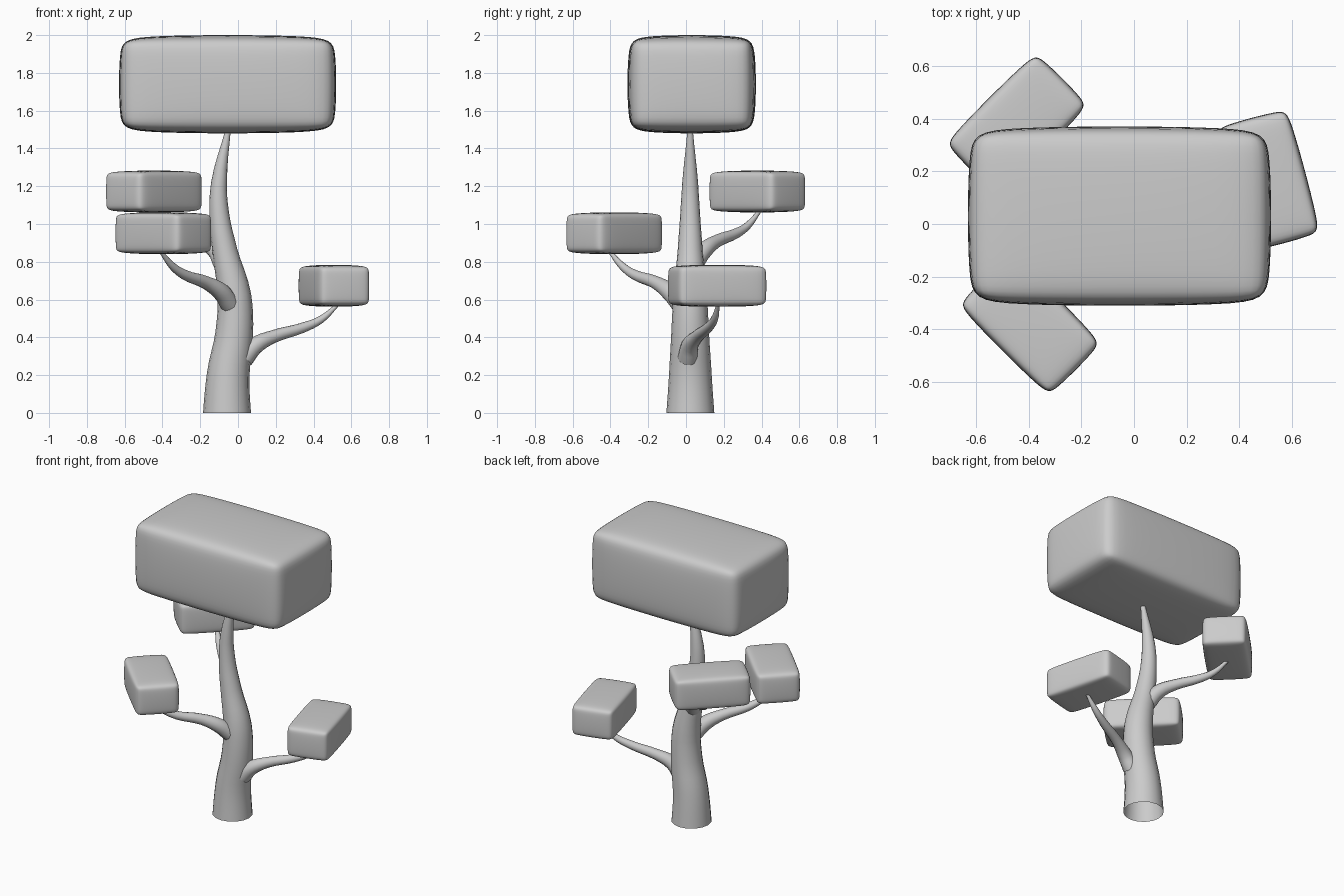
import bpy, bmesh
from math import radians
from mathutils import Vector

if "Cube" in bpy.data.objects:
    bpy.data.objects.remove(bpy.data.objects["Cube"])


def limb(name, points, sides_res, steps, upright=False):
    """Tapered tube through (x, y, z, radius) points, converted to a mesh."""
    cu = bpy.data.curves.new(name, 'CURVE')
    cu.dimensions = '3D'
    cu.bevel_depth = 1.0
    cu.bevel_resolution = sides_res
    cu.resolution_u = steps
    sp = cu.splines.new('BEZIER')
    sp.bezier_points.add(len(points) - 1)
    for bp, (x, y, z, r) in zip(sp.bezier_points, points):
        bp.co = (x, y, z)
        bp.radius = r
        bp.handle_left_type = bp.handle_right_type = 'AUTO'
    if upright:  # keep the base ring level with the ground
        bp = sp.bezier_points[0]
        bp.handle_left_type = bp.handle_right_type = 'FREE'
        bp.handle_left = bp.co - Vector((0, 0, 0.06))
        bp.handle_right = bp.co + Vector((0, 0, 0.06))
    ob = bpy.data.objects.new(name, cu)
    bpy.context.collection.objects.link(ob)
    select(ob)
    bpy.ops.object.convert(target='MESH')
    bpy.ops.object.shade_smooth_by_angle(angle=radians(50))
    return bpy.context.object


def select(ob):
    bpy.ops.object.select_all(action='DESELECT')
    ob.select_set(True)
    bpy.context.view_layer.objects.active = ob


def foliage(name, center, scale, angle):
    """Soft, slightly bulging block: bevelled box, subdivided, fitted to size."""
    size = Vector((1.15, 0.68, 0.52))
    me = bpy.data.meshes.new(name)
    bm = bmesh.new()
    bmesh.ops.create_cube(bm, size=1)
    bmesh.ops.scale(bm, vec=size, verts=bm.verts)
    bmesh.ops.bevel(bm, geom=bm.edges[:], offset=0.05, segments=1,
                    affect='EDGES', profile=0.5)
    bm.to_mesh(me)
    bm.free()
    ob = bpy.data.objects.new(name, me)
    bpy.context.collection.objects.link(ob)
    select(ob)
    ob.modifiers.new('soft', 'SUBSURF').levels = 3
    bpy.ops.object.modifier_apply(modifier='soft')
    half = [max(v.co[i] for v in ob.data.vertices) for i in range(3)]
    for v in ob.data.vertices:
        v.co = [v.co[i] * size[i] / (2 * half[i]) * scale for i in range(3)]
    ob.location = center
    ob.rotation_euler.z = radians(angle)
    bpy.ops.object.shade_smooth()


# Trunk, open at the bottom
limb("trunk", [(-0.058, 0.023, 0, 0.127), (-0.052, 0.023, 0.2, 0.113),
               (-0.02, 0.022, 0.42, 0.10), (-0.02, 0.022, 0.62, 0.09),
               (-0.07, 0.022, 0.86, 0.066), (-0.10, 0.022, 1.06, 0.052),
               (-0.10, 0.022, 1.22, 0.042), (-0.052, 0.022, 1.50, 0.014)],
     6, 4, upright=True)

# Branches
limb("branch_right", [(0.03, 0.01, 0.29, 0.055), (0.09, 0.02, 0.355, 0.046),
                      (0.19, 0.06, 0.405, 0.034), (0.34, 0.115, 0.45, 0.027),
                      (0.44, 0.15, 0.495, 0.02), (0.53, 0.17, 0.575, 0.009)], 4, 4)
limb("branch_front_left", [(-0.045, -0.03, 0.58, 0.052), (-0.09, -0.085, 0.64, 0.047),
                           (-0.17, -0.16, 0.69, 0.035), (-0.28, -0.27, 0.73, 0.027),
                           (-0.345, -0.335, 0.775, 0.02), (-0.41, -0.405, 0.855, 0.009)], 4, 4)
limb("branch_back_left", [(-0.08, 0.04, 0.79, 0.052), (-0.12, 0.095, 0.86, 0.045),
                          (-0.20, 0.165, 0.91, 0.034), (-0.31, 0.265, 0.95, 0.027),
                          (-0.375, 0.325, 0.99, 0.02), (-0.44, 0.395, 1.075, 0.009)], 4, 4)

# Foliage blocks
foliage("crown_foliage", (-0.055, 0.03, 1.74), 1.0, 0)
foliage("right_foliage", (0.508, 0.165, 0.673), 0.427, 105)
foliage("front_left_foliage", (-0.395, -0.38, 0.951), 0.427, 135)
foliage("back_left_foliage", (-0.445, 0.378, 1.172), 0.427, 45)
